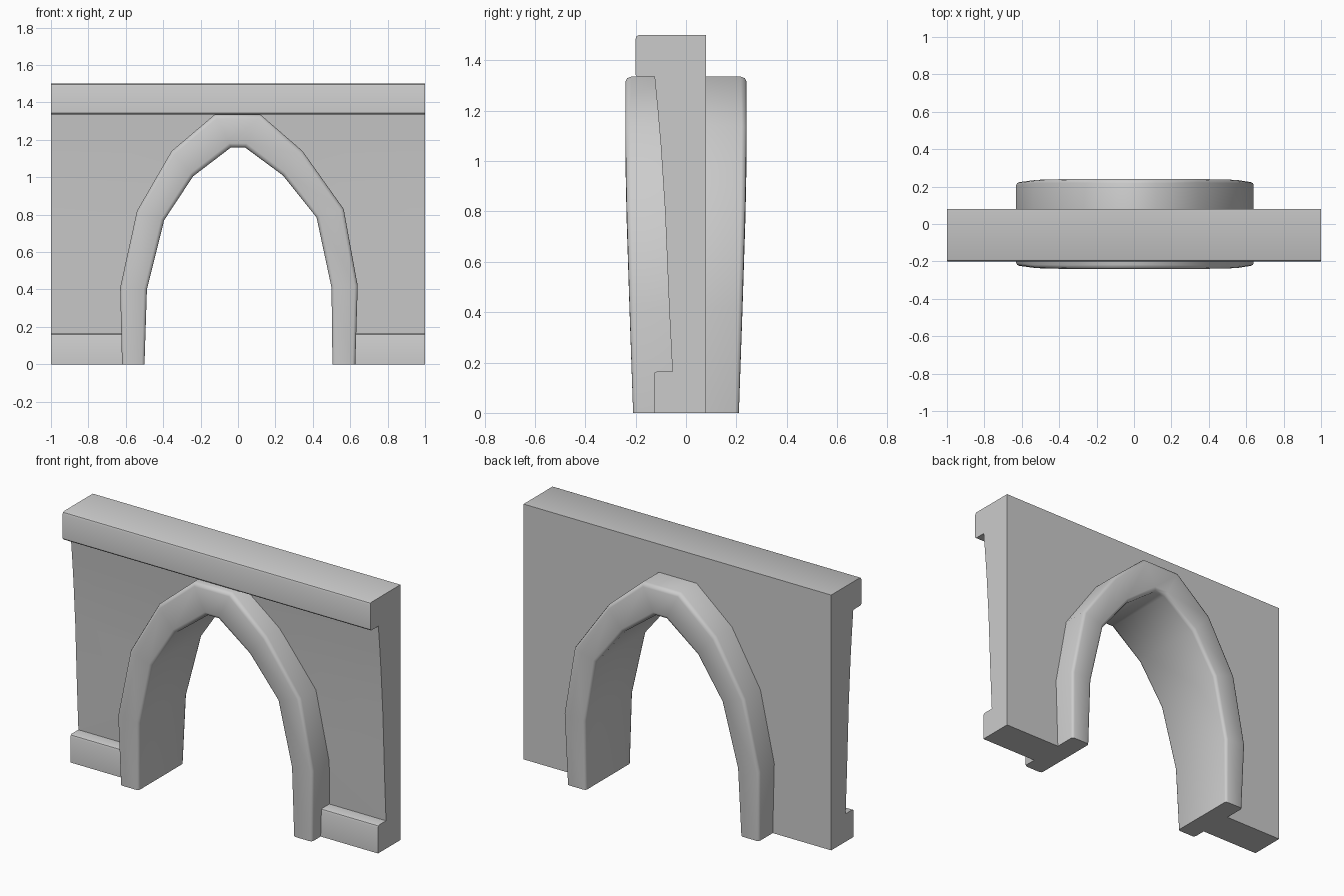
import bpy, bmesh, math

if "Cube" in bpy.data.objects:
    bpy.data.objects.remove(bpy.data.objects["Cube"])


def make_object(name, bm):
    bmesh.ops.recalc_face_normals(bm, faces=bm.faces)
    me = bpy.data.meshes.new(name)
    bm.to_mesh(me)
    bm.free()
    ob = bpy.data.objects.new(name, me)
    bpy.context.collection.objects.link(ob)
    return ob


def loft(name, rings):
    """Skin a list of closed cross-sections and cap both ends."""
    bm = bmesh.new()
    vs = [[bm.verts.new(p) for p in ring] for ring in rings]
    n = len(rings[0])
    for a, b in zip(vs, vs[1:]):
        for i in range(n):
            j = (i + 1) % n
            bm.faces.new((a[i], a[j], b[j], b[i]))
    bm.faces.new(vs[0])
    bm.faces.new(vs[-1])
    return make_object(name, bm)


def smooth(ob, angle):
    bpy.ops.object.select_all(action='DESELECT')
    bpy.context.view_layer.objects.active = ob
    ob.select_set(True)
    bpy.ops.object.shade_smooth_by_angle(angle=math.radians(angle))


# Arch stations: inner x, inner z, outer x, outer z, half depth
stations = [
    (-0.50, 0.00, -0.62, 0.00, 0.21), (-0.487, 0.40, -0.63, 0.41, 0.224),
    (-0.395, 0.77, -0.54, 0.82, 0.236), (-0.24, 1.005, -0.355, 1.14, 0.241),
    (-0.037, 1.16, -0.125, 1.335, 0.241), (0.037, 1.16, 0.12, 1.335, 0.241),
    (0.24, 1.01, 0.345, 1.14, 0.241), (0.42, 0.785, 0.565, 0.83, 0.236),
    (0.50, 0.41, 0.64, 0.42, 0.224), (0.505, 0.00, 0.627, 0.00, 0.21),
]

# Wall with base course, battered face and overhanging cornice
profile = [
    (0.08, 0), (-0.128, 0), (-0.128, 0.15), (-0.124, 0.16), (-0.115, 0.164),
    (-0.054, 0.164), (-0.067, 0.42), (-0.083, 0.8), (-0.10, 1.06),
    (-0.112, 1.2), (-0.125, 1.335), (-0.192, 1.335), (-0.20, 1.343),
    (-0.20, 1.486), (-0.196, 1.496), (-0.188, 1.5), (0.08, 1.5),
]
wall = loft("wall", [[(x, y, z) for y, z in profile] for x in (-1, 1)])

# Opening cut along the middle of the arch ring
outline = [((a + c) / 2, (b + d) / 2) for a, b, c, d, _ in stations]
outline = [(outline[0][0], -0.2)] + outline + [(outline[-1][0], -0.2)]
cutter = loft("opening_cutter", [[(x, y, z) for x, z in outline] for y in (-0.5, 0.5)])
cutter.hide_render = True
mod = wall.modifiers.new("opening", 'BOOLEAN')
mod.operation = 'DIFFERENCE'
mod.solver = 'EXACT'
mod.object = cutter
bpy.context.view_layer.objects.active = wall
bpy.ops.object.modifier_apply(modifier=mod.name)
bpy.data.objects.remove(cutter)
smooth(wall, 40)

# Arch surround with rounded edges
rings = []
for ix, iz, ox, oz, d in stations:
    width = math.hypot(ox - ix, oz - iz)
    r = 0.12 * width
    ring = []
    for cx, cy, start in ((1, 1, 0), (0, 1, 90), (0, -1, 180), (1, -1, 270)):
        for k in (0, 45, 90):
            a = math.radians(start + k)
            u = (width - r if cx else r) + r * math.cos(a)
            v = cy * (d - r) + r * math.sin(a)
            t = u / width
            ring.append((ix + (ox - ix) * t, v, iz + (oz - iz) * t))
    rings.append(ring)
arch = loft("arch_surround", rings)
smooth(arch, 50)
